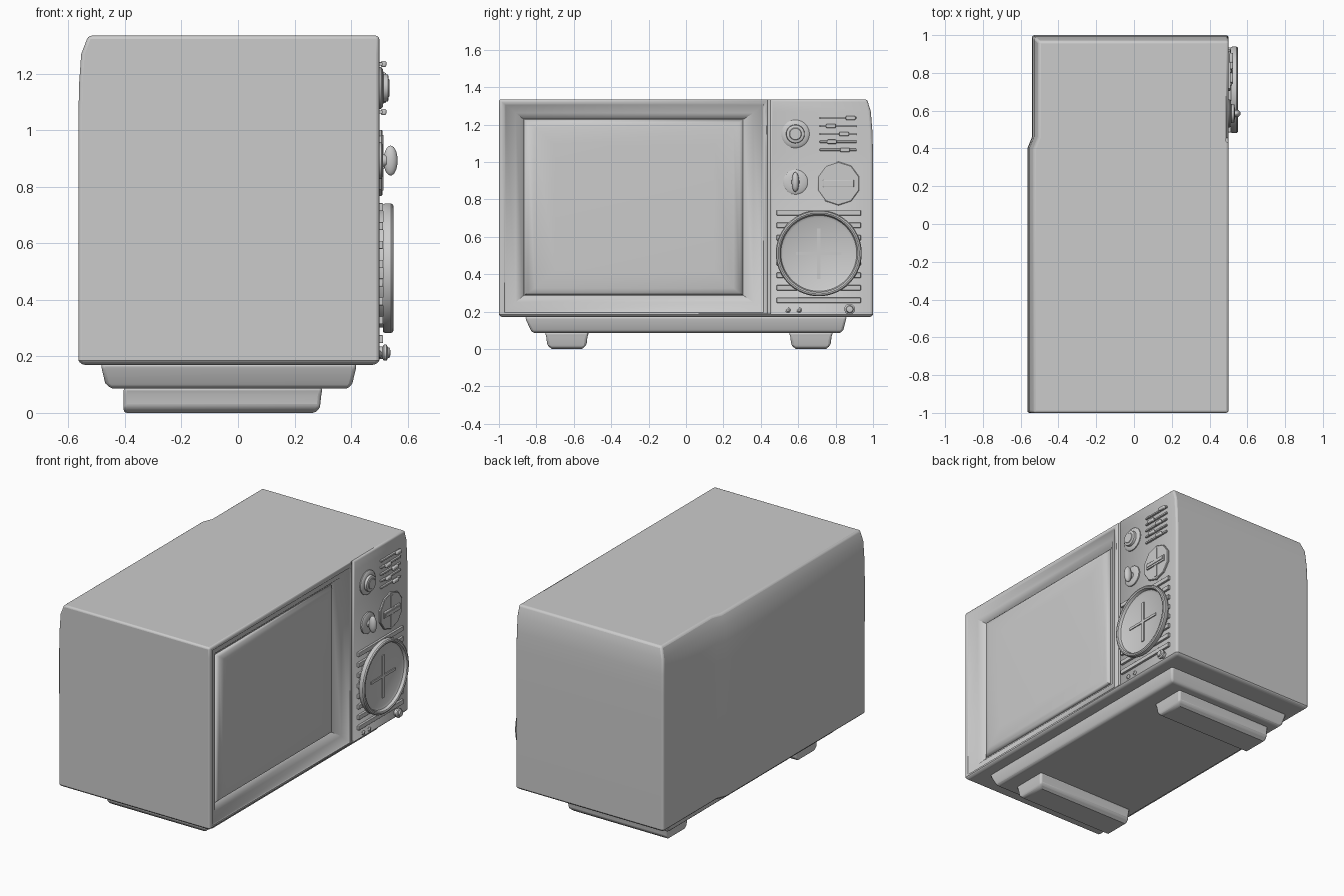
import bpy, bmesh, math
from mathutils import Matrix, Vector

if "Cube" in bpy.data.objects:
    bpy.data.objects.remove(bpy.data.objects["Cube"])


def finish(name, bm, bevel=0, seg=3, angle=35):
    bmesh.ops.recalc_face_normals(bm, faces=bm.faces)
    me = bpy.data.meshes.new(name)
    bm.to_mesh(me)
    bm.free()
    ob = bpy.data.objects.new(name, me)
    bpy.context.collection.objects.link(ob)
    bpy.context.view_layer.objects.active = ob
    bpy.ops.object.select_all(action='DESELECT')
    ob.select_set(True)
    bpy.ops.object.shade_smooth_by_angle(angle=math.radians(angle))
    if bevel:
        m = ob.modifiers.new("Bevel", 'BEVEL')
        m.width, m.segments = bevel, seg
        m.angle_limit = math.radians(40)
    return ob


def loft(name, rings, **kw):
    bm = bmesh.new()
    vs = [[bm.verts.new(p) for p in r] for r in rings]
    n = len(vs[0])
    for a, b in zip(vs, vs[1:]):
        for i in range(n):
            bm.faces.new((a[i], a[(i + 1) % n], b[(i + 1) % n], b[i]))
    bm.faces.new(vs[0])
    bm.faces.new(vs[-1])
    return finish(name, bm, **kw)


def rect_z(x0, x1, y0, y1, z):
    return [(x0, y0, z), (x1, y0, z), (x1, y1, z), (x0, y1, z)]


def rect_x(x, y0, y1, z0, z1):
    return [(x, y0, z0), (x, y1, z0), (x, y1, z1), (x, y0, z1)]


def box(name, x0, x1, y0, y1, z0, z1, **kw):
    return loft(name, [rect_x(x0, y0, y1, z0, z1), rect_x(x1, y0, y1, z0, z1)], **kw)


def turned(name, y, z, profile, n=40, angle=35):
    # profile of (x, radius) turned about an axis pointing out of the front panel
    rings = [[(x, y + r * math.cos(2 * math.pi * (i + .5) / n),
               z + r * math.sin(2 * math.pi * (i + .5) / n)) for i in range(n)]
             for x, r in profile]
    return loft(name, rings, angle=angle)


def cut(ob, cutter):
    m = ob.modifiers.new("Cut", 'BOOLEAN')
    m.object, m.solver = cutter, 'EXACT'
    cutter.hide_render = True
    cutter.hide_viewport = False
    cutter.display_type = 'WIRE'
    # apply, then drop the helper
    dg = bpy.context.evaluated_depsgraph_get()
    me = bpy.data.meshes.new_from_object(ob.evaluated_get(dg))
    ob.modifiers.clear()
    ob.data = me
    bpy.data.objects.remove(cutter)


# cabinet: rounded shoulders at the back and far side, slight step in the back
def cabinet_ring(z, xb, yr, inset=0.0):
    f, l = 0.5 - inset, -1 + inset
    xb, yr = xb + inset, yr - inset
    return [(f, l, z), (f, yr, z), (xb + .025, yr, z),
            (xb + .025, .46, z), (xb, .40, z), (xb, l, z)]


cabinet = loft("cabinet", [
    cabinet_ring(.17, -.565, 1.0, .012), cabinet_ring(.185, -.565, 1.0),
    cabinet_ring(1.05, -.565, 1.0), cabinet_ring(1.17, -.562, .996),
    cabinet_ring(1.27, -.555, .988), cabinet_ring(1.335, -.53, .968)],
    bevel=.012)
cut(cabinet, loft("recess_cutter", [
    rect_x(.53, -1.0, .44, .17, 1.335),
    rect_x(.495, -.965, .41, .20, 1.305),
    rect_x(.475, -.91, .36, .25, 1.262),
    rect_x(.44, -.87, .31, .285, 1.23)], angle=40))
cut(cabinet, loft("groove_cutter", [
    rect_x(.51, .425, .47, .19, 1.4), rect_x(.488, .437, .452, .19, 1.4)]))

# softly bulging screen
loft("screen", [
    rect_x(.42, -.865, .305, .288, 1.226), rect_x(.445, -.865, .305, .288, 1.226),
    rect_x(.46, -.845, .287, .30, 1.212), rect_x(.468, -.81, .255, .325, 1.185),
    rect_x(.472, -.70, .15, .42, 1.09)], angle=60)

# plinth under the cabinet
loft("plinth", [
    rect_z(-.485, .42, -.86, .86, .175), rect_z(-.482, .417, -.855, .855, .155),
    rect_z(-.47, .405, -.832, .842, .105), rect_z(-.45, .392, -.82, .83, .086)],
    bevel=.012)

# runner feet
for side, yc in (("left", -.637), ("right", .668)):
    loft(side + "_foot", [
        rect_z(-.405, .30, yc - .118, yc + .118, .09),
        rect_z(-.405, .295, yc - .11, yc + .11, .065),
        rect_z(-.405, .29, yc - .105, yc + .105, .02),
        rect_z(-.405, .275, yc - .08, yc + .08, 0)], bevel=.012)

# upper and lower knobs
turned("upper_knob", .585, 1.15, [
    (.49, .075), (.506, .075), (.513, .066), (.515, .05), (.53, .048),
    (.533, .042), (.533, .033), (.536, .03), (.536, .001)])
turned("lower_knob_base", .585, .893, [
    (.49, .066), (.508, .066), (.514, .056), (.514, .022), (.525, .02), (.53, .001)])
bm = bmesh.new()
bmesh.ops.create_uvsphere(bm, u_segments=24, v_segments=14, radius=1,
                          matrix=Matrix.Translation((.54, .585, .893)) @
                          Matrix.Diagonal((.025, .02, .053, 1)))
finish("lower_knob_grip", bm)

# slider controls
for i, (z, y) in enumerate(((1.235, .88), (1.193, .775), (1.15, .845),
                            (1.108, .78), (1.065, .85))):
    box(f"slider_track_{i}", .49, .512, .715, .912, z - .006, z + .006, bevel=.003)
    box(f"slider_tab_{i}", .505, .525, y - .026, y + .026, z - .011, z + .011, bevel=.006)

# ten-sided dial with crossed bars
turned("dial_plate", .815, .885, [(.49, .117), (.508, .117), (.511, .113), (.511, .001)], n=10)
box("dial_bar_upright", .50, .515, .803, .827, .787, .983)
box("dial_bar_wide", .50, .519, .732, .898, .865, .905, bevel=.004)
box("dial_bar_ridge", .51, .523, .742, .888, .877, .893)

# speaker slats behind the round cover
for i in range(8):
    z = .728 - i * .0667
    box(f"speaker_slat_{i}", .49, .514, .485, .935, z - .014, z + .014, bevel=.003)

# round speaker cover with raised rim and cross
turned("speaker_cover", .71, .512, [
    (.49, .21), (.514, .21), (.514, .226), (.52, .23), (.542, .23), (.549, .225),
    (.551, .217), (.547, .209), (.53, .203), (.523, .19), (.523, .001)], n=48)
box("speaker_cross_wide", .51, .529, .588, .832, .504, .52)
box("speaker_cross_upright", .51, .529, .70, .72, .375, .645)

# small knob and indicator lights along the bottom
turned("small_knob", .875, .213, [
    (.49, .022), (.512, .022), (.516, .029), (.526, .029), (.53, .02),
    (.538, .017), (.54, .001)], n=16)
for i, y in enumerate((.545, .605)):
    turned(f"indicator_{i}", y, .208, [(.49, .014), (.503, .014), (.51, .007), (.511, .001)], n=12)
